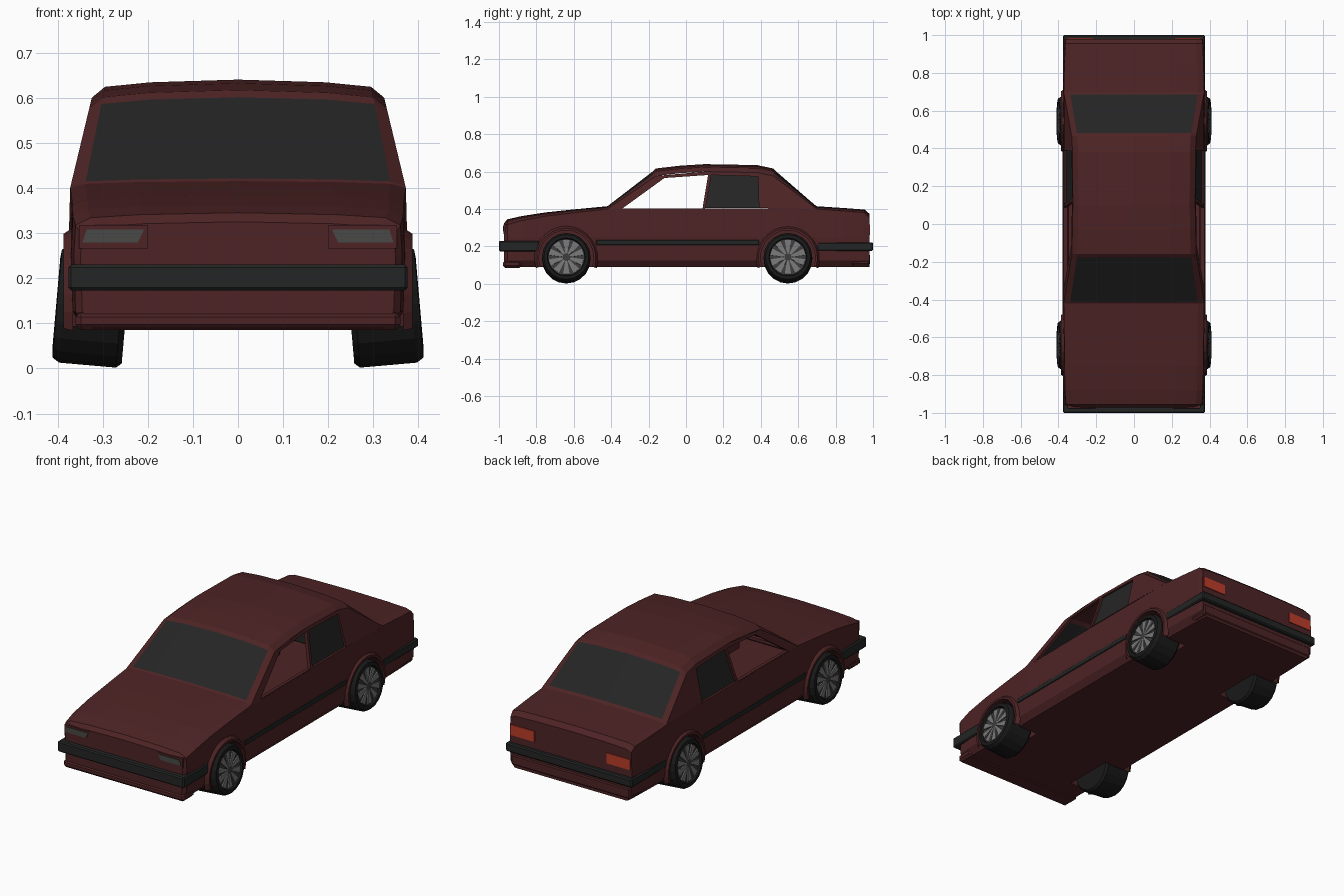
import bpy, bmesh, math
from mathutils import Matrix, Vector

if "Cube" in bpy.data.objects:
    bpy.data.objects.remove(bpy.data.objects["Cube"])


def material(name, r, g, b):
    m = bpy.data.materials.new(name)
    m.diffuse_color = (r, g, b, 1)
    m.use_nodes = True
    m.node_tree.nodes["Principled BSDF"].inputs["Base Color"].default_value = m.diffuse_color
    return m


PAINT = material("dark red paint", 0.075, 0.017, 0.018)
GLASS = material("dark glass", 0.018, 0.018, 0.018)
TRIM = material("black trim", 0.017, 0.018, 0.018)
TYRE = material("tyre rubber", 0.010, 0.010, 0.010)
RIM = material("dark rim", 0.045, 0.045, 0.045)
SPOKE = material("grey spoke", 0.19, 0.19, 0.19)
LAMP = material("grey lamp", 0.065, 0.065, 0.062)
TAIL = material("red tail lamp", 0.50, 0.045, 0.022)


def make(name, verts, faces, mats, rule=None, recalc=True):
    """Mesh object from points and faces; rule(face index) picks the material."""
    me = bpy.data.meshes.new(name)
    me.from_pydata(verts, [], faces)
    for m in mats:
        me.materials.append(m)
    if rule:
        for p in me.polygons:
            p.material_index = rule(p.index)
    if recalc:
        bm = bmesh.new()
        bm.from_mesh(me)
        bmesh.ops.recalc_face_normals(bm, faces=bm.faces)
        bm.to_mesh(me)
        bm.free()
    ob = bpy.data.objects.new(name, me)
    bpy.context.collection.objects.link(ob)
    return ob


def box(name, lo, hi, mat, bevel=0):
    bm = bmesh.new()
    bmesh.ops.create_cube(bm, size=1)
    for v in bm.verts:
        v.co = [(a + b) / 2 + c * (b - a) for a, b, c in zip(lo, hi, v.co)]
    if bevel:
        bmesh.ops.bevel(bm, geom=bm.edges[:], offset=bevel, segments=1, affect='EDGES')
    me = bpy.data.meshes.new(name)
    bm.to_mesh(me)
    bm.free()
    me.materials.append(mat)
    ob = bpy.data.objects.new(name, me)
    bpy.context.collection.objects.link(ob)
    return ob


# Crowned cross-section shared by hood, deck, screens and roof: (width share, drop share)
CROWN = [(-1, 1), (-.91, .4), (-.6, .15), (0, 0), (.6, .15), (.91, .4), (1, 1)]
N = len(CROWN)


def side_x(z):
    return 0.372 - (z - 0.40) * 0.24


def crown_row(y, z, k, w):
    return [(s * w, y, z - 0.04 * k * d) for s, d in CROWN]


# Lower body: lofted stations (y, top z, crown, half width)
stations = [(-.972, .325, .7, .345), (-.955, .345, .7, .36), (-.88, .362, .6, .366),
            (-.75, .382, .5, .367), (-.60, .398, .45, .369), (-.42, .415, .375, .372),
            (.70, .415, .375, .372), (.85, .405, .4, .368), (.955, .397, .4, .364),
            (.98, .375, .5, .360)]
verts, faces = [], []
for y, z, k, w in stations:
    row = crown_row(y, z, k, w)
    row += [(w + .004, y, .25), (w, y, .125), (w - .025, y, .09)]
    row += [(-x, yy, zz) for x, yy, zz in reversed(row[N:])]
    verts += row
n = N + 6
for i in range(len(stations) - 1):
    for j in range(n):
        a, b = i * n + j, i * n + (j + 1) % n
        faces.append((a, b, b + n, a + n))
faces += [tuple(range(n)), tuple(range(len(verts) - n, len(verts)))]
body = make("lower_body", verts, faces, [PAINT])

# Wheel wells cut out of the body
WHEELS = [(s, y) for s in (-1, 1) for y in (-.64, .545)]
bpy.context.view_layer.objects.active = body
for s, y in WHEELS:
    bm = bmesh.new()
    bmesh.ops.create_cone(bm, cap_ends=True, segments=24, radius1=.148, radius2=.148, depth=.26,
                          matrix=Matrix.Translation((s * .36, y, .14)) @ Matrix.Rotation(math.pi / 2, 4, 'Y'))
    me = bpy.data.meshes.new("well_cutter")
    bm.to_mesh(me)
    bm.free()
    me.materials.append(PAINT)
    cutter = bpy.data.objects.new("well_cutter", me)
    cutter.hide_render = True
    bpy.context.collection.objects.link(cutter)
    mod = body.modifiers.new("well", 'BOOLEAN')
    mod.operation, mod.solver, mod.object = 'DIFFERENCE', 'EXACT', cutter
    bpy.ops.object.modifier_apply(modifier=mod.name)
    bpy.data.objects.remove(cutter)

# Open the body under the cabin
bm = bmesh.new()
bm.from_mesh(body.data)
bmesh.ops.delete(bm, geom=[f for f in bm.faces if f.normal.z > .7 and f.calc_center_median().z > .37
                           and -.4 < f.calc_center_median().y < .68], context='FACES')
bm.to_mesh(body.data)
bm.free()

# Cabin shell: windscreen, roof and rear screen in one loft (y, z, crown)
rows = [(-.42, .415, .375), (-.412, .421, .4), (-.178, .601, .95), (-.16, .617, 1), (-.03, .632, 1),
        (.10, .640, 1), (.38, .635, 1), (.465, .617, 1), (.482, .601, .97), (.685, .425, .4), (.70, .415, .375)]
verts, faces, glass = [], [], []
for y, z, k in rows:
    verts += crown_row(y, z, k, side_x(z - .04 * k))
for i in range(len(rows) - 1):
    for j in range(N - 1):
        a = i * N + j
        faces.append((a, a + 1, a + 1 + N, a + N))
        glass.append(int(i in (1, 8) and 0 < j < N - 2))
make("roof_and_screens", verts, faces, [PAINT, GLASS], lambda i: glass[i], recalc=False)

# Cabin sides with an open front window and a glazed rear window
OUT = [(-.42, .40), (-.16, .577), (.10, .60), (.38, .595), (.465, .577), (.70, .40)]
FRONT = [(-.35, .396), (-.115, .566), (.118, .582), (.088, .40)]
REAR = [(.105, .405), (.135, .582), (.385, .574), (.39, .405)]
PANEL = [(0, 6, 7, 1), (1, 7, 8, 2), (2, 8, 11, 3), (8, 9, 10, 11), (3, 11, 12, 4), (12, 13, 5, 4),
         (9, 13, 10)]
for s, side in ((-1, "left"), (1, "right")):
    pts = OUT + FRONT + REAR
    verts = [(s * side_x(z), y, z) for y, z in pts]
    faces = [(0, 6, 7, 1), (1, 7, 8, 2), (2, 8, 11, 3), (8, 9, 10, 11),
             (3, 11, 12, 4), (4, 12, 13, 5)]
    # inward window reveals
    for start in (6, 10):
        base = len(verts)
        verts += [(x - s * .018, y, z) for x, y, z in verts[start:start + 4]]
        for j in range(4):
            k = (j + 1) % 4
            faces.append((start + j, start + k, base + k, base + j))
    make(side + "_cabin_side", verts, faces, [PAINT])
    make(side + "_rear_side_glass", [(s * (side_x(z) - .010), y, z) for y, z in REAR], [(0, 1, 2, 3)],
         [GLASS])
    # Sill below the belt closes the gap next to the rear glass
    box(side + "_belt_rail", (min(s * .352, s * .370), -.36, .375), (max(s * .352, s * .370), .66, .403), PAINT)
    # Side rubbing strip
    box(side + "_rubbing_strip", (min(s * .36, s * .379), -.48, .208), (max(s * .36, s * .379), .39, .234),
        TRIM, .003)
    # Head lamps with a slim surround, and tail lamps
    lo, hi = sorted((s * .20, s * .352))
    box(side + "_lamp_surround", (lo, -.976, .266), (hi, -.955, .318), PAINT)
    verts = [(s * x, -.979, z) for x, z in ((.222, .279), (.345, .279), (.335, .308), (.208, .308))]
    verts += [(x, -.970, z) for x, y, z in verts]
    make(side + "_head_lamp", verts, [(0, 1, 2, 3), (4, 5, 6, 7), (0, 1, 5, 4), (1, 2, 6, 5),
                                      (2, 3, 7, 6), (3, 0, 4, 7)], [LAMP])
    lo, hi = sorted((s * .215, s * .355))
    box(side + "_tail_lamp", (lo, .975, .262), (hi, .985, .318), TAIL)

# Bumpers and lower skirts
box("front_bumper", (-.376, -1.0, .173), (.376, -.785, .230), TRIM, .006)
box("rear_bumper", (-.376, .70, .176), (.376, 1.0, .222), TRIM, .006)
box("front_skirt", (-.36, -.978, .085), (.36, -.88, .126), PAINT, .012)
box("rear_skirt", (-.36, .88, .098), (.36, .985, .165), PAINT, .012)

# Flared wheel arches
for s, y in WHEELS:
    arc, verts, faces = 16, [], []
    for i in range(arc + 1):
        a = math.radians(-19 + 218 * i / arc)
        for r, x in ((.172, .366), (.158, .387), (.146, .387), (.146, .355)):
            verts.append((s * x, y + r * math.cos(a), .14 + r * math.sin(a)))
    for i in range(arc):
        for j in range(3):
            a = i * 4 + j
            faces.append((a, a + 1, a + 5, a + 4))
    make("wheel_arch", verts, faces, [PAINT])

# Wheels with a slight camber: tyre and rim spun from a profile (radius, axial)
SEG = 20
PROFILE = [(.095, -.078), (.120, -.078), (.130, -.066), (.130, .060), (.120, .076), (.102, .078), (.098, .066)]
for s, y in WHEELS:
    def place(r, a, x):
        p = Matrix.Rotation(math.radians(-5), 3, 'Y') @ Vector((x, r * math.cos(a), r * math.sin(a)))
        return (s * (p.x + .325), p.y + y, p.z + .137)

    verts, faces = [], []
    for i in range(SEG):
        verts += [place(r, math.tau * i / SEG, x) for r, x in PROFILE]
    m = len(PROFILE)
    for i in range(SEG):
        for j in range(m - 1):
            a, b = i * m + j, (i + 1) % SEG * m + j
            faces.append((a, a + 1, b + 1, b))
    faces += [tuple(i * m for i in range(SEG)), tuple(i * m + m - 1 for i in range(SEG))]
    make("tyre", verts, faces, [TYRE, RIM], lambda i: int(i == SEG * (m - 1) + 1))

    # Ten wedge spokes fanning out from the hub
    verts, faces = [], []
    for i in range(10):
        c, b = math.tau * (i + .5) / 10, len(verts)
        for x in (.064, .073):
            verts += [place(.014, c - .30, x), place(.094, c - .19, x),
                      place(.094, c + .19, x), place(.014, c + .30, x)]
        faces.append((b + 4, b + 5, b + 6, b + 7))
        faces += [(b + j, b + (j + 1) % 4, b + 4 + (j + 1) % 4, b + 4 + j) for j in range(4)]
    make("wheel_spokes", verts, faces, [SPOKE])
    hub = [place(.02, math.tau * i / 10, .076) for i in range(10)]
    make("wheel_hub", hub, [tuple(range(10))], [RIM])
